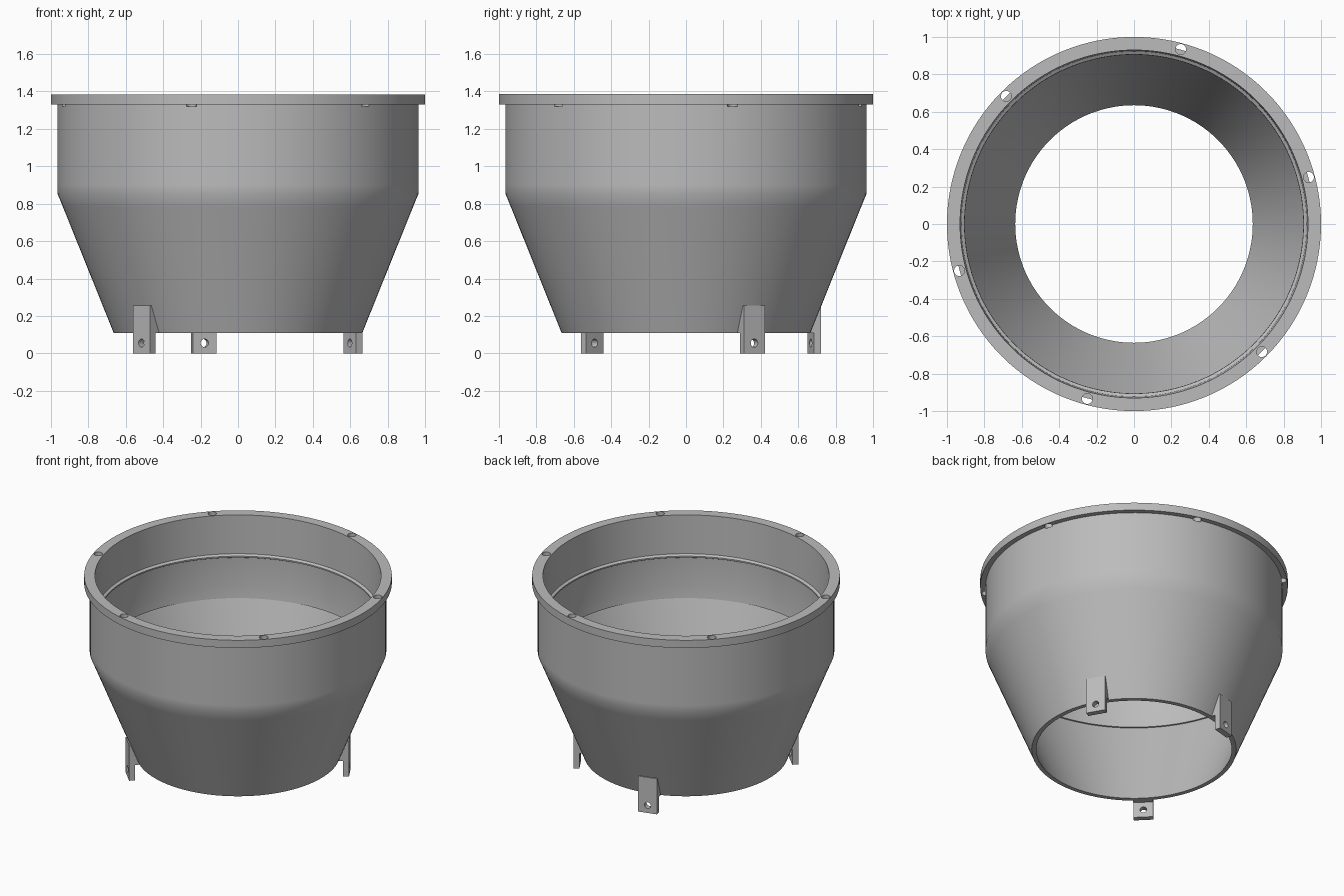
import bpy, bmesh
from math import cos, sin, pi, radians
from mathutils import Matrix, Vector

if "Cube" in bpy.data.objects:
    bpy.data.objects.remove(bpy.data.objects["Cube"])

grey = bpy.data.materials.new("plain grey")
grey.use_nodes = True
grey.diffuse_color = (0.5, 0.5, 0.5, 1)
grey.node_tree.nodes["Principled BSDF"].inputs["Base Color"].default_value = (0.5, 0.5, 0.5, 1)


def to_object(name, bm):
    bmesh.ops.recalc_face_normals(bm, faces=bm.faces)
    mesh = bpy.data.meshes.new(name)
    bm.to_mesh(mesh)
    bm.free()
    mesh.materials.append(grey)
    obj = bpy.data.objects.new(name, mesh)
    bpy.context.collection.objects.link(obj)
    return obj


def lathe(name, profile, segments=128):
    """Spin a closed (radius, height) profile about z."""
    bm = bmesh.new()
    rings = []
    for i in range(segments):
        a = 2 * pi * i / segments
        rings.append([bm.verts.new((r * cos(a), r * sin(a), z)) for r, z in profile])
    n = len(profile)
    for i in range(segments):
        a, b = rings[i], rings[(i + 1) % segments]
        for j in range(n):
            k = (j + 1) % n
            bm.faces.new((a[j], b[j], b[k], a[k]))
    return to_object(name, bm)


def drill(obj, matrices, radius, depth):
    """Cut round holes, one per matrix, then drop the cutter."""
    bm = bmesh.new()
    for m in matrices:
        bmesh.ops.create_cone(bm, cap_ends=True, segments=24, radius1=radius,
                              radius2=radius, depth=depth, matrix=m)
    cutter = to_object("hole_cutter", bm)
    cutter.hide_render = True
    mod = obj.modifiers.new("holes", "BOOLEAN")
    mod.operation = "DIFFERENCE"
    mod.solver = "EXACT"
    mod.object = cutter
    graph = bpy.context.evaluated_depsgraph_get()
    mesh = bpy.data.meshes.new_from_object(obj.evaluated_get(graph))
    obj.modifiers.clear()
    obj.data = mesh
    bpy.data.objects.remove(cutter)


def smooth(obj):
    bpy.ops.object.select_all(action="DESELECT")
    obj.select_set(True)
    bpy.context.view_layer.objects.active = obj
    bpy.ops.object.shade_smooth_by_angle(angle=radians(30))


# Funnel shell: outer cone and wall, flange, then the stepped inside
outside = [(0.665, 0.11), (0.935, 0.78), (0.965, 0.853), (0.965, 0.9), (0.965, 1.33)]
flange = [(1.0, 1.33), (1.0, 1.385), (0.93, 1.385)]
inside = [(0.923, 1.11), (0.906, 1.1), (0.906, 1.09), (0.915, 1.085), (0.917, 0.88),
          (0.906, 0.81), (0.905, 0.8), (0.914, 0.798), (0.635, 0.11)]
shell = lathe("funnel_shell", outside + flange + inside)

# Six bolt holes through the flange
bolts = [Matrix.Translation((0.967 * cos(a), 0.967 * sin(a), 1.37))
         for a in (radians(15 + 60 * i) for i in range(6))]
drill(shell, bolts, 0.028, 0.1)
smooth(shell)

# Three mounting tabs: side profile pushed out to the tab width
tab_profile = [(0.69, 0), (0.73, 0), (0.73, 0.255), (0.71, 0.255),
               (0.655, 0.12), (0.655, 0.11), (0.69, 0.11)]
half_width = 0.065
for name, angle in (("left_tab", 30), ("back_tab", 105), ("right_tab", 225)):
    turn = Matrix.Rotation(radians(angle), 4, "Z")
    bm = bmesh.new()
    side = bm.faces.new([bm.verts.new((r, -half_width, z)) for r, z in tab_profile])
    pushed = bmesh.ops.extrude_face_region(bm, geom=[side])["geom"]
    bmesh.ops.translate(bm, vec=(0, 2 * half_width, 0),
                        verts=[g for g in pushed if isinstance(g, bmesh.types.BMVert)])
    bmesh.ops.transform(bm, matrix=turn, verts=bm.verts)
    tab = to_object(name, bm)
    pin = turn @ Matrix.Translation((0.71, 0, 0.055)) @ Matrix.Rotation(pi / 2, 4, "Y")
    drill(tab, [pin], 0.022, 0.12)
    smooth(tab)
